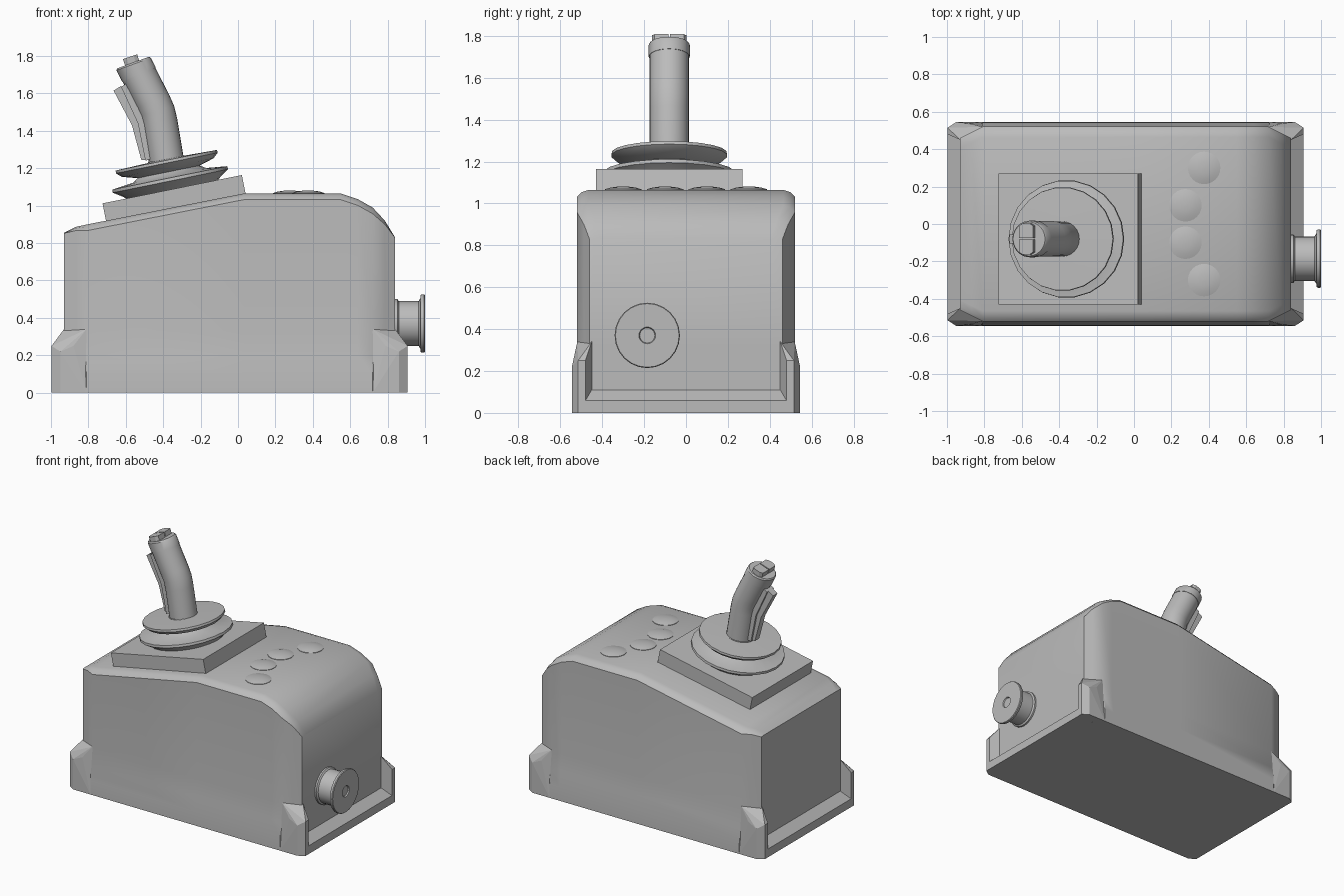
import bpy, bmesh, math
from mathutils import Matrix, Vector

if "Cube" in bpy.data.objects:
    bpy.data.objects.remove(bpy.data.objects["Cube"])

grey = bpy.data.materials.new("mid grey")
grey.diffuse_color = (0.5, 0.5, 0.5, 1)
grey.use_nodes = True
grey.node_tree.nodes["Principled BSDF"].inputs["Base Color"].default_value = grey.diffuse_color


def finish(bm, name, smooth=None):
    """Turn a bmesh into a named object with the shared material."""
    bmesh.ops.recalc_face_normals(bm, faces=bm.faces)
    me = bpy.data.meshes.new(name)
    bm.to_mesh(me)
    bm.free()
    ob = bpy.data.objects.new(name, me)
    bpy.context.collection.objects.link(ob)
    me.materials.append(grey)
    if smooth:
        bpy.ops.object.select_all(action='DESELECT')
        ob.select_set(True)
        bpy.context.view_layer.objects.active = ob
        bpy.ops.object.shade_smooth_by_angle(angle=math.radians(smooth))
    return ob


def loft(name, rings, smooth=35):
    """Skin a list of equal-length closed rings and cap both ends."""
    bm = bmesh.new()
    vs = [[bm.verts.new(p) for p in r] for r in rings]
    n = len(rings[0])
    for a, b in zip(vs, vs[1:]):
        for i in range(n):
            j = (i + 1) % n
            bm.faces.new((a[i], a[j], b[j], b[i]))
    bm.faces.new(vs[0])
    bm.faces.new(vs[-1])
    bmesh.ops.remove_doubles(bm, verts=bm.verts, dist=1e-5)
    return finish(bm, name, smooth)


def lathe(name, profile, matrix, seg=20):
    """Round part from (radius, height) points about the local z axis."""
    rings = [[matrix @ Vector((r * math.cos(2 * math.pi * i / seg),
                               r * math.sin(2 * math.pi * i / seg), h))
              for i in range(seg)] for r, h in profile]
    return loft(name, rings)


def prism(name, outline, y0, y1):
    """Extrude an x-z outline along y."""
    return loft(name, [[(x, y, z) for x, z in outline] for y in (y0, y1)], None)


def hull(name, pts):
    bm = bmesh.new()
    for p in pts:
        bm.verts.new(p)
    bmesh.ops.convex_hull(bm, input=bm.verts)
    bmesh.ops.dissolve_limit(bm, angle_limit=0.02, verts=bm.verts, edges=bm.edges)
    return finish(bm, name)


# Housing: cross-sections along x as (x, half width, top height, shoulder drop)
stations = [(-0.93, .46, .855, .002), (-0.87, .49, .886, .02), (-0.81, .52, .899, .033),
            (0.03, .52, 1.065, .033), (0.55, .52, 1.065, .033), (0.64, .52, 1.035, .033),
            (0.72, .52, .99, .033), (0.785, .4875, .92, .02), (0.84, .46, .83, .002)]
rings = []
for x, w, z, s in stations:
    f = .025 if w > .51 else 0.0
    half = [(w + f, 0), (w + f * .9, .1), (w + f * .45, .2), (w, .33),
            (w, z - s), (w - .02, z - .35 * s), (w - .055, z)]
    rings.append([(x, y, h) for y, h in half] + [(x, -y, h) for y, h in reversed(half)])
loft("housing", rings)

# End ledges and corner feet, mirrored about the housing centre
CX = -0.045
foot = [(.885, .45, .34), (.765, .519, .34), (.952, .48, .25), (.952, .515, .25),
        (.905, .545, .22), (.835, .538, .25), (.885, .45, 0), (.952, .48, 0),
        (.952, .515, 0), (.905, .545, 0), (.765, .545, 0), (.765, .50, 0)]
for sx, end in ((1, "right"), (-1, "left")):
    prism(end + "_ledge", [(CX + sx * x, z) for x, z in
                           ((.87, 0), (.9515, 0), (.9515, .06), (.885, .11), (.87, .11))],
          -.482, .482)
    for sy, side in ((1, "back"), (-1, "front")):
        hull(f"{end}_{side}_foot", [(CX + sx * x, sy * y, z) for x, y, z in foot])

# Tilted mounting plate and ribbed boot
tilt = Matrix.Translation((-.352, -.08, 1.088)) @ Matrix.Rotation(math.radians(-11.5), 4, 'Y')
bm = bmesh.new()
bmesh.ops.create_cube(bm, size=1, matrix=tilt @ Matrix.Translation((0, 0, -.06))
                      @ Matrix.Diagonal((.76, .70, .12, 1)))
finish(bm, "mounting_plate")
lathe("stick_boot", [(.24, -.01), (.265, .012), (.315, .045), (.313, .062), (.20, .075),
                     (.17, .095), (.25, .118), (.278, .143), (.276, .158), (.1, .163)], tilt, 22)


# Bent grip: circles placed along a path as (x, z, lean in degrees, radius)
def ring(x, z, lean, r, n=24):
    a = math.radians(lean)
    return [(x + r * math.cos(t) * math.cos(a), -.08 + r * math.sin(t),
             z + r * math.cos(t) * math.sin(a))
            for t in (2 * math.pi * i / n for i in range(n))]


loft("grip_collar", [ring(-.38, 1.225, 10, .10), ring(-.384, 1.25, 10, .10)])
loft("grip", [ring(-.382, 1.235, 10, .094), ring(-.418, 1.45, 11, .094),
              ring(-.432, 1.505, 17, .095), ring(-.455, 1.555, 23, .095),
              ring(-.532, 1.705, 24, .095)])
loft("grip_cap", [ring(-.530, 1.701, 23, .098), ring(-.558, 1.757, 20, .098),
                  ring(-.561, 1.765, 20, .091)])

# Split thumb button on the cap
top = Matrix.Translation((-.567, -.08, 1.765)) @ Matrix.Rotation(math.radians(-18), 4, 'Y')
for s, side in ((1, "back"), (-1, "front")):
    hull(side + "_thumb_button",
         [top @ Vector((x, s * y, z)) for x, y in ((-.04, .004), (.04, .004), (.04, .07),
                                                  (.02, .083), (-.02, .083), (-.04, .07))
          for z in (-.01, .033)])

# Trigger lever: wide back strip and narrow front strip
prism("trigger_back", [(-.625, 1.635), (-.595, 1.655), (-.49, 1.45), (-.465, 1.25),
                       (-.495, 1.24), (-.535, 1.44)], -.12, -.04)
prism("trigger_front", [(-.665, 1.615), (-.625, 1.64), (-.53, 1.45), (-.492, 1.245),
                        (-.517, 1.245), (-.567, 1.43)], -.105, -.055)

# Domed buttons on the deck
for i, (x, y) in enumerate(((.375, .30), (.275, .10), (.275, -.10), (.375, -.30))):
    lathe(f"deck_button_{i + 1}", [(.087, -.01), (.087, .003), (.06, .011), (.03, .015),
                                   (.004, .016)], Matrix.Translation((x, y, 1.065)), 24)

# Side knob with a dimple in its face
axis = Matrix.Translation((.84, -.185, .37)) @ Matrix.Rotation(math.pi / 2, 4, 'Y')
lathe("side_knob", [(.13, -.02), (.13, .012), (.119, .02), (.119, .125), (.135, .135),
                    (.152, .137), (.156, .143), (.156, .155), (.152, .16), (.04, .16),
                    (.036, .152), (.004, .152)], axis, 24)
